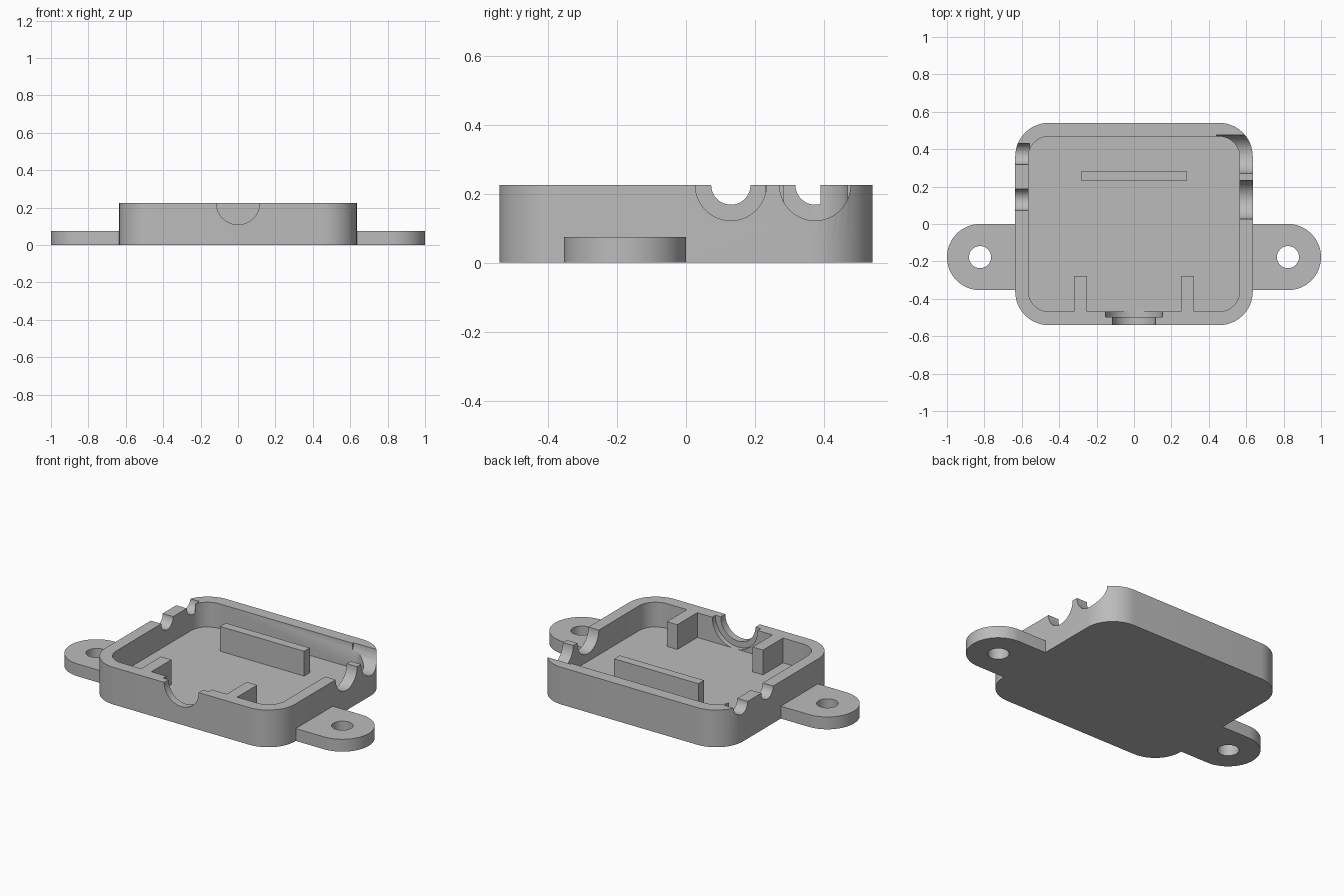
import bpy
import bmesh
from math import pi, sin, cos, radians

cube = bpy.data.objects.get("Cube")
if cube:
    bpy.data.objects.remove(cube, do_unlink=True)

grey = bpy.data.materials.new("plain grey")
grey.use_nodes = True
colour = (0.5, 0.5, 0.5, 1)
grey.diffuse_color = colour
grey.node_tree.nodes["Principled BSDF"].inputs["Base Color"].default_value = colour

TOP, FLOOR = 0.225, 0.075      # rim height, floor thickness (also tab thickness)
INNER_Y = 0.468


def arc(cx, cy, r, start, end, steps):
    """Points along an arc, angles in degrees."""
    angles = [radians(start + (end - start) * i / steps) for i in range(steps + 1)]
    return [(cx + r * cos(a), cy + r * sin(a)) for a in angles]


def rounded_rect(hx, hy, r):
    pts = []
    for sx, sy, a in ((1, 1, 0), (-1, 1, 90), (-1, -1, 180), (1, -1, 270)):
        pts += arc(sx * (hx - r), sy * (hy - r), r, a, a + 90, 12)
    return pts


def rect(x0, x1, y0, y1):
    return [(x0, y0), (x1, y0), (x1, y1), (x0, y1)]


def prism(name, outline, z0, z1):
    """Extrude a flat outline from z0 to z1."""
    bm = bmesh.new()
    face = bm.faces.new([bm.verts.new((x, y, z0)) for x, y in outline])
    out = bmesh.ops.extrude_face_region(bm, geom=[face])
    for v in out["geom"]:
        if isinstance(v, bmesh.types.BMVert):
            v.co.z = z1
    bmesh.ops.recalc_face_normals(bm, faces=bm.faces)
    mesh = bpy.data.meshes.new(name)
    bm.to_mesh(mesh)
    bm.free()
    mesh.materials.append(grey)
    ob = bpy.data.objects.new(name, mesh)
    bpy.context.collection.objects.link(ob)
    return ob


def rod(axis, start, end, across, z, r):
    """Cylinder cutter along one axis, from start to end."""
    mid = (start + end) / 2
    place = {"x": ((mid, across, z), (0, pi / 2, 0)),
             "y": ((across, mid, z), (pi / 2, 0, 0)),
             "z": ((across, 0, mid), (0, 0, 0))}[axis]
    bpy.ops.mesh.primitive_cylinder_add(vertices=64, radius=r, depth=end - start,
                                        location=place[0], rotation=place[1])
    ob = bpy.context.object
    ob.data.materials.append(grey)
    return ob


def activate(ob):
    bpy.ops.object.select_all(action="DESELECT")
    ob.select_set(True)
    bpy.context.view_layer.objects.active = ob


def cut(ob, cutter):
    cutter.hide_render = True
    mod = ob.modifiers.new("cut", "BOOLEAN")
    mod.operation = "DIFFERENCE"
    mod.solver = "EXACT"
    mod.object = cutter
    activate(ob)
    bpy.ops.object.modifier_apply(modifier=mod.name)
    bpy.data.objects.remove(cutter, do_unlink=True)


def smooth(ob):
    activate(ob)
    bpy.ops.object.shade_smooth_by_angle(angle=radians(30))


# Open tray with rounded corners
tray = prism("tray", rounded_rect(0.635, 0.541, 0.18), 0, TOP)
cut(tray, prism("cavity", rounded_rect(0.565, INNER_Y, 0.11), FLOOR, TOP + 0.1))

# Cable notches: wide on the left wall, narrow on the right wall
for y in (0.13, 0.374):
    cut(tray, rod("x", 0.44, 0.8, y, TOP, 0.103))
    cut(tray, rod("x", -0.8, -0.56, y, TOP, 0.057))

# Stepped notch in the front wall
cut(tray, rod("y", -0.7, -0.45, 0, TOP, 0.116))
cut(tray, rod("y", -0.498, -0.45, 0, TOP, 0.152))
smooth(tray)

# Mounting tabs with screw holes, and ribs behind the front wall
for side, label in ((1, "left"), (-1, "right")):
    outline = [(0.634, -0.354)] + arc(0.823, -0.177, 0.177, -90, 90, 32) + [(0.634, 0)]
    tab = prism(label + "_mounting_tab", [(side * x, y) for x, y in outline], 0, FLOOR)
    hole = rod("z", -0.1, 0.2, side * 0.823, 0, 0.059)
    hole.location.y = -0.177
    cut(tab, hole)
    smooth(tab)
    x = side * 0.287
    prism(label + "_front_rib", rect(x - 0.035, x + 0.035, -INNER_Y, -0.277), FLOOR, TOP)

# Upright divider near the back
prism("back_divider", rect(-0.282, 0.282, 0.23, 0.284), FLOOR, TOP)
